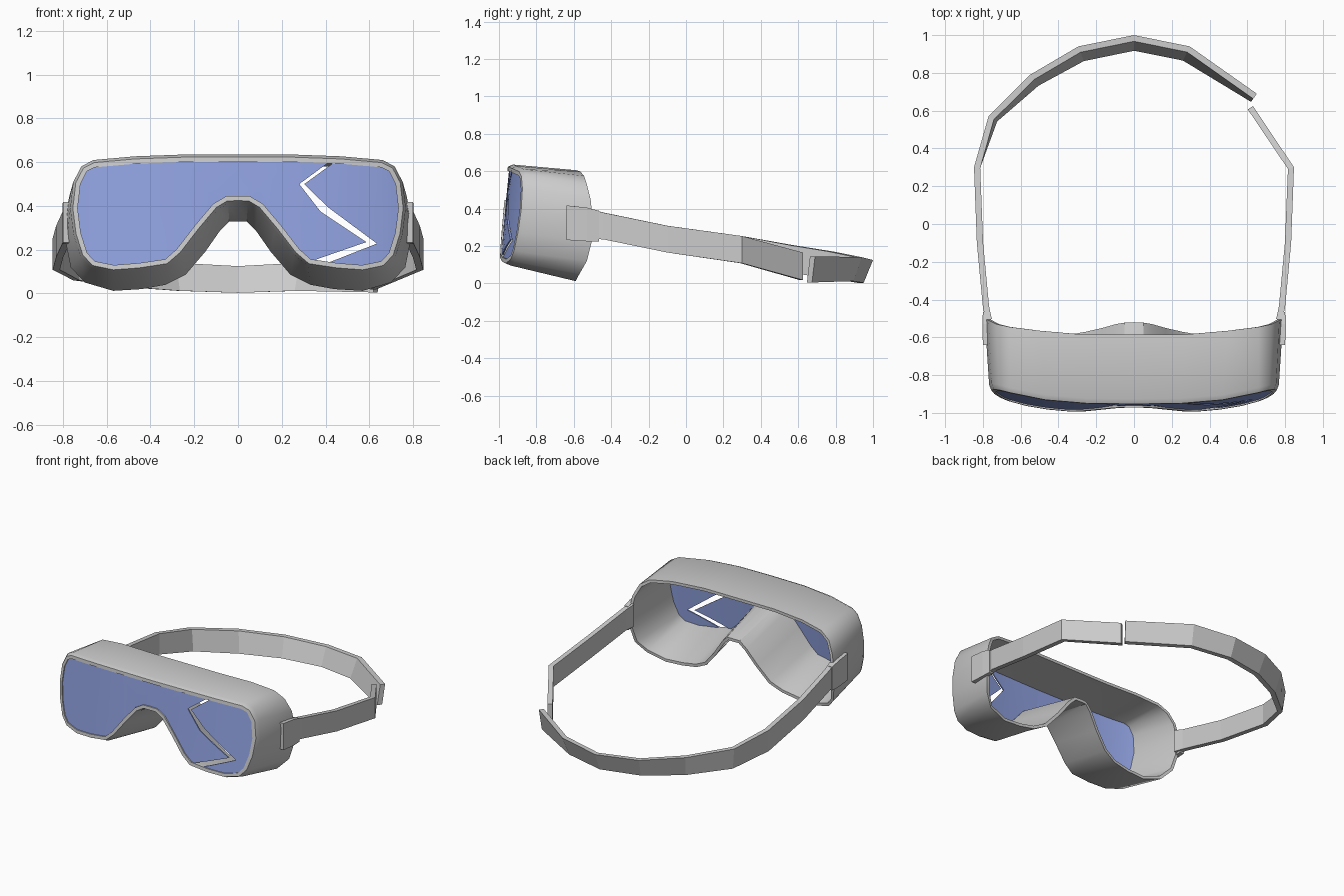
import bpy, bmesh
from mathutils import Vector

if "Cube" in bpy.data.objects:
    bpy.data.objects.remove(bpy.data.objects["Cube"])

def add_object(name, bm):
    bmesh.ops.recalc_face_normals(bm, faces=bm.faces[:])
    mesh = bpy.data.meshes.new(name)
    bm.to_mesh(mesh)
    bm.free()
    ob = bpy.data.objects.new(name, mesh)
    bpy.context.collection.objects.link(ob)
    return ob

def activate(ob):
    bpy.ops.object.select_all(action='DESELECT')
    ob.select_set(True)
    bpy.context.view_layer.objects.active = ob

def skin(bm, rings, closed_rows):
    """Bridge equal-sized closed rings; either loop round or cap the ends."""
    rows = [[bm.verts.new(p) for p in r] for r in rings]
    n = len(rows[0])
    for i in range(len(rows) if closed_rows else len(rows) - 1):
        a, b = rows[i], rows[(i + 1) % len(rows)]
        for j in range(n):
            k = (j + 1) % n
            bm.faces.new((a[j], a[k], b[k], b[j]))
    if not closed_rows:
        bm.faces.new(rows[0])
        bm.faces.new(rows[-1])

def front_y(x, z):
    """Curved, tilted front surface of the goggles."""
    return -0.955 - 0.1 * (0.6 - z) + 0.22 * abs(x) ** 3

def mirrored(half):
    return half + [(-p[0],) + tuple(p[1:]) for p in half[-2:0:-1]]

def inset(loop, d):
    """Move an x-z outline inwards by d."""
    out = []
    for i, p in enumerate(loop):
        a, b = loop[i - 1], loop[(i + 1) % len(loop)]
        t = Vector((b[0] - a[0], b[-1] - a[-1])).normalized()
        out.append((p[0] + t.y * d, p[-1] - t.x * d))
    return out

# Half outlines, top centre round to the nose: front (x, z), back (x, y, z)
front = mirrored([(0, .635), (.25, .635), (.47, .627), (.66, .61), (.715, .582),
                  (.753, .51), (.767, .39), (.752, .27), (.72, .17), (.67, .117),
                  (.57, .096), (.45, .105), (.32, .125), (.255, .18), (.17, .29),
                  (.09, .385), (.045, .412), (0, .412)])
back = mirrored([(0, -.585, .605), (.27, -.585, .605), (.5, -.565, .598),
                 (.66, -.545, .575), (.73, -.53, .53), (.77, -.51, .45),
                 (.79, -.5, .35), (.785, -.505, .22), (.765, -.53, .12),
                 (.7, -.57, .05), (.57, -.59, .012), (.44, -.59, .02),
                 (.33, -.585, .04), (.24, -.57, .085), (.15, -.55, .19),
                 (.08, -.53, .29), (.04, -.522, .33), (0, -.52, .33)])

def front_ring(d, dy):
    return [(x, front_y(x, z) + dy, z) for x, z in inset(front, d)]

def back_ring(d):
    return [(x, p[1], z) for (x, z), p in zip(inset(back, d), back)]

# Frame shell with front rim
bm = bmesh.new()
skin(bm, [back_ring(0), front_ring(0, .025), front_ring(.012, 0),
          front_ring(.034, 0), front_ring(.034, .03), back_ring(.02)], True)
frame = add_object("goggle_frame", bm)
activate(frame)
bpy.ops.object.shade_smooth_by_angle(angle=0.6)

# Curved lens sheet
bm = bmesh.new()
bm.faces.new([bm.verts.new((x, 0, z)) for x, z in inset(front, .03)])
bmesh.ops.triangulate(bm, faces=bm.faces[:])
for i in range(-7, 8):
    bmesh.ops.bisect_plane(bm, geom=bm.verts[:] + bm.edges[:] + bm.faces[:],
                           plane_co=(i * .1, 0, 0), plane_no=(1, 0, 0))
for v in bm.verts:
    v.co.y = front_y(v.co.x, v.co.z) + .012
lens = add_object("lens", bm)
mod = lens.modifiers.new("thickness", 'SOLIDIFY')
mod.thickness = .008
mod.offset = 0

# Zigzag crack cut through the lens
crack = [(.47, .64), (.28, .5), (.377, .375), (.587, .235), (.27, .125),
         (.36, .12), (.635, .228), (.41, .395), (.303, .5), (.495, .64)]
bm = bmesh.new()
skin(bm, [[(x, y, z) for x, z in crack] for y in (-1.2, -.7)], False)
cutter = add_object("crack_cutter", bm)
cutter.hide_render = True
mod = lens.modifiers.new("crack", 'BOOLEAN')
mod.operation = 'DIFFERENCE'
mod.solver = 'EXACT'
mod.object = cutter
activate(lens)
for name in ("thickness", "crack"):
    bpy.ops.object.modifier_apply(modifier=name)
bpy.data.objects.remove(cutter)
bpy.ops.object.shade_smooth_by_angle(angle=0.5)
blue = bpy.data.materials.new("lens_blue")
blue.diffuse_color = (.28, .36, .75, 1)
blue.use_nodes = True
blue.node_tree.nodes["Principled BSDF"].inputs["Base Color"].default_value = blue.diffuse_color
lens.data.materials.clear()
lens.data.materials.append(blue)

def band(name, path, thick):
    """Flat band; path points are (x, y, top z, bottom z, inward lean)."""
    rings = []
    for i, (x, y, top, bot, lean) in enumerate(path):
        a, b = path[max(i - 1, 0)], path[min(i + 1, len(path) - 1)]
        t = Vector((b[0] - a[0], b[1] - a[1])).normalized()
        n = Vector((-t.y, t.x))
        p = Vector((x, y))
        rings.append([(*(p - n * d), z) for d, z in
                      ((0, top), (thick, top), (lean + thick, bot), (lean, bot))])
    bm = bmesh.new()
    skin(bm, rings, False)
    return add_object(name, bm)

def flip(path):
    return [(-p[0],) + p[1:] for p in reversed(path)]

# Strap, broken at the back right
side = [(-.785, -.51, .395, .24, 0), (-.8, -.44, .378, .235, 0),
        (-.832, -.1, .308, .165, 0), (-.847, .3, .253, .108, 0)]
band("strap_long", side + [(-.77, .57, .205, .06, .02), (-.55, .79, .17, .03, .04),
                           (-.295, .94, .14, .012, .05), (0, 1.0, .125, .003, .05),
                           (.295, .94, .14, .012, .05), (.65, .69, .145, .005, .02)], .033)
band("strap_short", [(.63, .625, .165, .018, 0)] + flip(side), .033)

# Side clips joining the strap to the frame
clip = [(-.8, -.64, .417, .232, 0), (-.803, -.53, .405, .225, 0),
        (-.8, -.465, .388, .225, 0)]
band("clip_left", clip, .03)
band("clip_right", flip(clip), .03)
